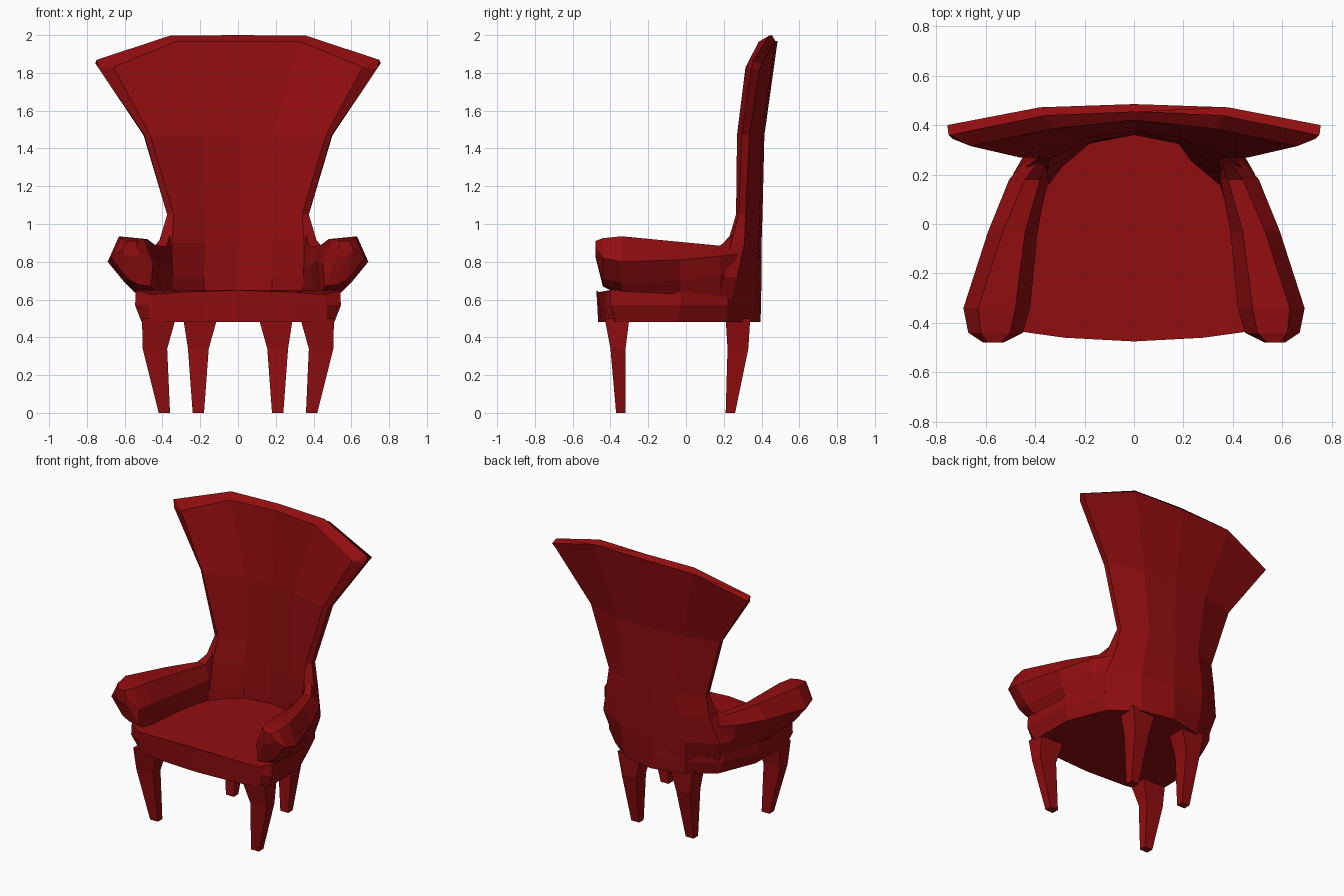
import bpy, bmesh

red = bpy.data.materials.new("red_upholstery")
red.diffuse_color = (0.28, 0.004, 0.005, 1)


def loft(name, rings, mirror=False):
    """Skin closed rings of points into a capped, flat-shaded solid."""
    bm = bmesh.new()
    loops = [[bm.verts.new(p) for p in ring] for ring in rings]
    n = len(loops[0])
    for a, b in zip(loops, loops[1:]):
        for i in range(n):
            j = (i + 1) % n
            bm.faces.new((a[i], a[j], b[j], b[i]))
    bm.faces.new(loops[0])
    bm.faces.new(loops[-1])
    bmesh.ops.recalc_face_normals(bm, faces=bm.faces)
    mesh = bpy.data.meshes.new(name)
    bm.to_mesh(mesh)
    bm.free()
    mesh.materials.append(red)
    obj = bpy.data.objects.new(name, mesh)
    bpy.context.collection.objects.link(obj)
    if mirror:
        obj.modifiers.new("mirror", 'MIRROR')
    return obj


def full(half):
    """Complete a half ring whose first and last points lie on x = 0."""
    return half + [(-x, y, z) for x, y, z in half[-2:0:-1]]


def level(z, pts):
    return [(x, y, z) for x, y in pts]


def box(z, x0, x1, y0, y1):
    return level(z, [(x0, y0), (x1, y0), (x1, y1), (x0, y1)])


# Seat: horseshoe outline, slightly tucked in at the bottom
loft("seat", [full(r) for r in (
    level(0.48, [(0, -.465), (.28, -.45), (.47, -.425), (.51, -.37), (.505, -.05),
                 (.40, .21), (.23, .345), (0, .395)]),
    level(0.57, [(0, -.47), (.28, -.457), (.47, -.43), (.545, -.40), (.54, -.03),
                 (.44, .22), (.235, .355), (0, .395)]),
    [(0, -.475, .65), (.28, -.46, .64), (.46, -.435, .625), (.54, -.40, .65),
     (.54, -.03, .65), (.44, .22, .645), (.235, .355, .645), (0, .395, .645)])])

# Backrest: curved shell at the bottom, flaring to a wide crest with a bevelled rim
loft("backrest", [full(r) for r in (
    level(0.49, [(0, .395), (.23, .345), (.40, .21), (.41, .15), (.33, .12), (.18, .325), (0, .36)]),
    level(0.72, [(0, .40), (.25, .375), (.45, .27), (.49, .20), (.35, .18), (.18, .325), (0, .36)]),
    level(0.90, [(0, .40), (.23, .385), (.40, .31), (.42, .24), (.35, .22), (.175, .33), (0, .36)]),
    level(1.05, [(0, .405), (.20, .39), (.375, .315), (.375, .28), (.34, .265), (.17, .335), (0, .365)]),
    level(1.47, [(0, .415), (.25, .40), (.50, .335), (.495, .295), (.465, .27), (.18, .35), (0, .375)]),
    [(0, .478, 1.92), (.37, .465, 1.92), (.735, .39, 1.82), (.735, .345, 1.82),
     (.66, .315, 1.83), (.33, .385, 1.965), (0, .42, 1.965)],
    [(0, .485, 1.97), (.38, .472, 1.97), (.755, .40, 1.85), (.75, .36, 1.868),
     (.74, .36, 1.872), (.36, .44, 1.997), (0, .455, 2.0)])])

# Arms: faceted rolls that swell toward the front and merge into the backrest
sections = [
    (-.48, [(.53, .83), (.53, .87), (.54, .91), (.59, .91), (.61, .87), (.60, .84), (.57, .83)]),
    (-.44, [(.46, .67), (.45, .79), (.50, .92), (.62, .925), (.67, .82), (.585, .71), (.53, .68)]),
    (-.34, [(.43, .62), (.42, .80), (.48, .92), (.63, .935), (.69, .80), (.60, .69), (.535, .64)]),
    (-.03, [(.40, .60), (.39, .78), (.44, .89), (.53, .905), (.59, .81), (.56, .70), (.53, .62)]),
    (.18, [(.34, .60), (.35, .78), (.38, .88), (.44, .885), (.505, .83), (.50, .73), (.45, .60)]),
    (.28, [(.33, .60), (.34, .80), (.345, .99), (.37, .97), (.42, .84), (.41, .73), (.36, .60)])]
loft("arm", [[(x, y, z) for x, z in pts] for y, pts in sections], mirror=True)

# Legs: thick at the seat, tapering to small feet
loft("front_leg", [box(0, .36, .42, -.37, -.32), box(.34, .375, .505, -.40, -.32),
                   box(.50, .33, .508, -.43, -.30)], mirror=True)
loft("back_leg", [box(0, .18, .24, .21, .26), box(.34, .155, .265, .22, .33),
                  box(.50, .11, .29, .21, .34)], mirror=True)
